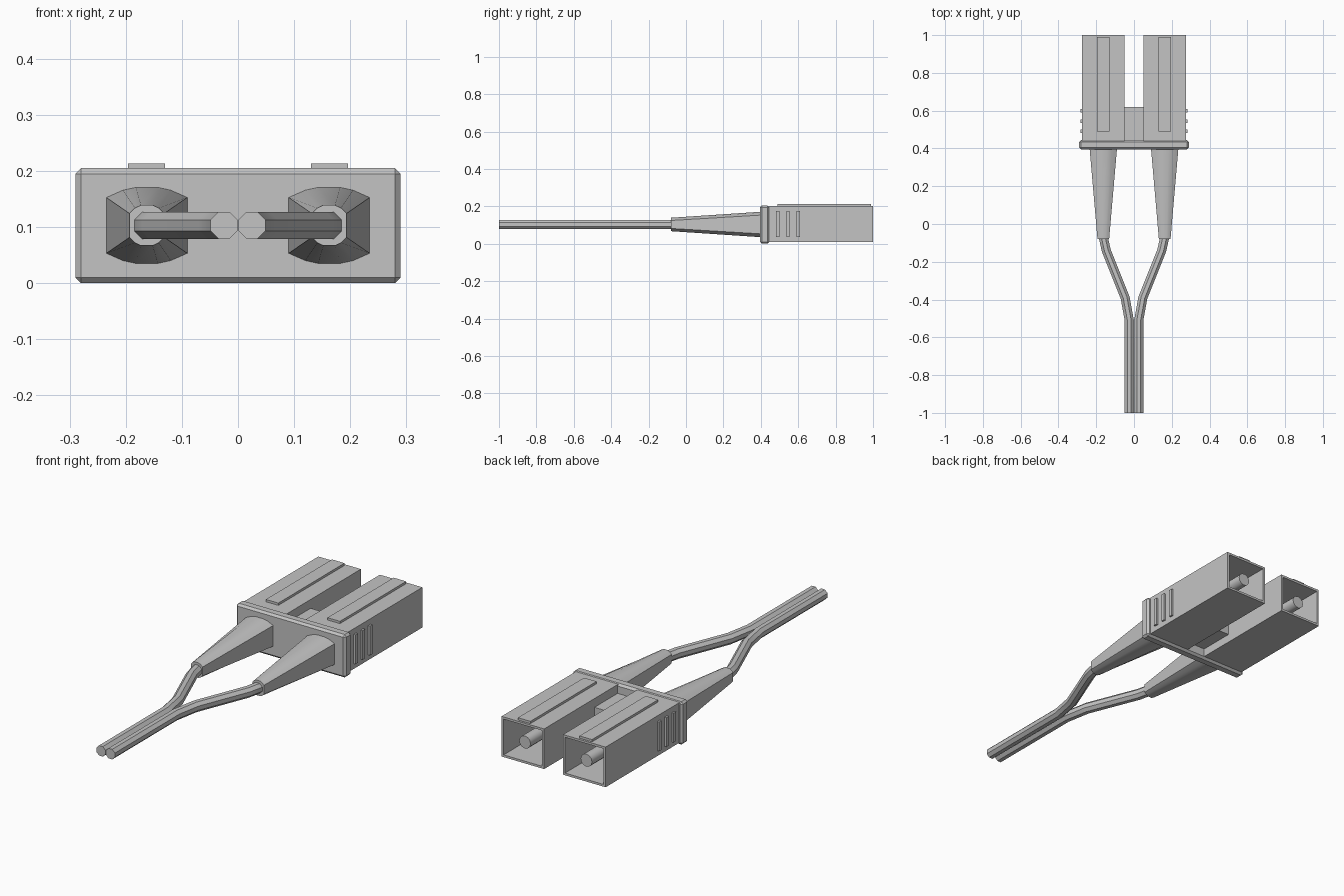
import bpy, bmesh, math
from mathutils import Vector

cube = bpy.data.objects.get("Cube")
if cube:
    bpy.data.objects.remove(cube, do_unlink=True)

GREY = (0.55, 0.55, 0.55, 1)
grey = bpy.data.materials.new("light grey plastic")
grey.use_nodes = True
grey.diffuse_color = GREY
grey.node_tree.nodes["Principled BSDF"].inputs["Base Color"].default_value = GREY

AXIS_X, AXIS_Z = 0.1625, 0.103   # centre line of each plug


def finish(name, bm, smooth=False):
    bmesh.ops.recalc_face_normals(bm, faces=bm.faces)
    mesh = bpy.data.meshes.new(name)
    bm.to_mesh(mesh)
    bm.free()
    mesh.materials.append(grey)
    ob = bpy.data.objects.new(name, mesh)
    bpy.context.collection.objects.link(ob)
    if smooth:
        bpy.ops.object.select_all(action='DESELECT')
        ob.select_set(True)
        bpy.context.view_layer.objects.active = ob
        bpy.ops.object.shade_smooth_by_angle(angle=math.radians(40))
    return ob


def box_bm(lo, hi):
    bm = bmesh.new()
    bmesh.ops.create_cube(bm, size=1)
    for v in bm.verts:
        v.co = [l + (c + 0.5) * (h - l) for c, l, h in zip(v.co, lo, hi)]
    return bm


def box(name, lo, hi):
    return finish(name, box_bm(lo, hi))


def loft(name, rings):
    """Skin a list of matching rings and cap both ends."""
    bm = bmesh.new()
    rows = [[bm.verts.new(p) for p in ring] for ring in rings]
    n = len(rows[0])
    for a, b in zip(rows, rows[1:]):
        for i in range(n):
            j = (i + 1) % n
            bm.faces.new((a[i], a[j], b[j], b[i]))
    bm.faces.new(rows[0])
    bm.faces.new(rows[-1])
    return finish(name, bm, smooth=True)


def circle(n, r, phase=0.0):
    return [(r * math.cos(2 * math.pi * (i + phase) / n),
             r * math.sin(2 * math.pi * (i + phase) / n)) for i in range(n)]


def mirrored_x(points, s):
    return [(s * x, y, z) for x, y, z in points]


def housing(name, s):
    """Rectangular sleeve with an open cavity at the back end."""
    bm = box_bm((0.05, 0.44, 0.01), (0.275, 1.0, 0.202))
    back = max(bm.faces, key=lambda f: f.calc_center_median().y)
    bmesh.ops.inset_region(bm, faces=[back], thickness=0.015)
    deep = bmesh.ops.extrude_face_region(bm, geom=[back])
    bmesh.ops.translate(bm, vec=(0, -0.45, 0),
                        verts=[v for v in deep["geom"] if isinstance(v, bmesh.types.BMVert)])
    if back.is_valid:
        bm.faces.remove(back)
    for v in bm.verts:
        v.co.x *= s
    finish(name, bm)


def cable(name, s):
    """Octagonal tube swept along a mitred path."""
    path = [Vector(p) for p in ((0.025, -1), (0.025, -0.51), (0.047, -0.39),
                                (0.147, -0.14), (AXIS_X, -0.07), (AXIS_X, 0.0))]
    rings = []
    for i, p in enumerate(path):
        d0 = (p - path[i - 1]).normalized() if i else None
        d1 = (path[i + 1] - p).normalized() if i + 1 < len(path) else None
        d0, d1 = d0 or d1, d1 or d0
        t = (d0 + d1).normalized()
        side = Vector((t.y, -t.x)) / t.dot(d0)
        rings.append(mirrored_x([(p.x + side.x * u, p.y + side.y * u, AXIS_Z + w)
                                 for u, w in circle(8, 0.026, 0.5)], s))
    loft(name, rings)


def boot(name, s):
    """Strain relief: round tip widening to a flat-sided base."""
    corner = [(0.0725, 0.05), (0.043, 0.063), (0.02, 0.068)]
    half = corner + [(-x, z) for x, z in reversed(corner)]
    base = half + [(-x, -z) for x, z in half]
    tip = []
    for x, z in base:
        k = 0.0375 / math.hypot(x, z)
        tip.append((x * k, z * k))
    rings = [mirrored_x([(AXIS_X + x, y, AXIS_Z + z) for x, z in prof], s)
             for y, prof in ((-0.08, tip), (0.4, base))]
    loft(name, rings)


# Shared collar with chamfered edges
bm = box_bm((-0.29, 0.395, 0), (0.29, 0.445, 0.205))
bmesh.ops.bevel(bm, geom=list(bm.edges), offset=0.01, segments=1, affect='EDGES')
finish("collar", bm)

# Bridge between the two sleeves
box("bridge", (-0.052, 0.44, 0.05), (0.052, 0.62, 0.16))

for side, s in (("left", 1), ("right", -1)):
    housing(side + "_housing", s)
    boot(side + "_boot", s)
    cable(side + "_cable", s)
    # Ferrule inside the sleeve
    loft(side + "_ferrule",
         [mirrored_x([(AXIS_X + u, y, AXIS_Z + w) for u, w in circle(12, 0.03)], s)
          for y in (0.54, 0.985)])
    # Raised key on top
    x0, x1 = sorted((s * 0.13, s * 0.196))
    box(side + "_key", (x0, 0.49, 0.195), (x1, 0.99, 0.213))
    # Grip ribs on the outer side
    x0, x1 = sorted((s * 0.27, s * 0.284))
    for i in range(3):
        y = 0.49 + 0.055 * i
        box(f"{side}_grip_rib_{i + 1}", (x0, y - 0.009, 0.035), (x1, y + 0.009, 0.175))
